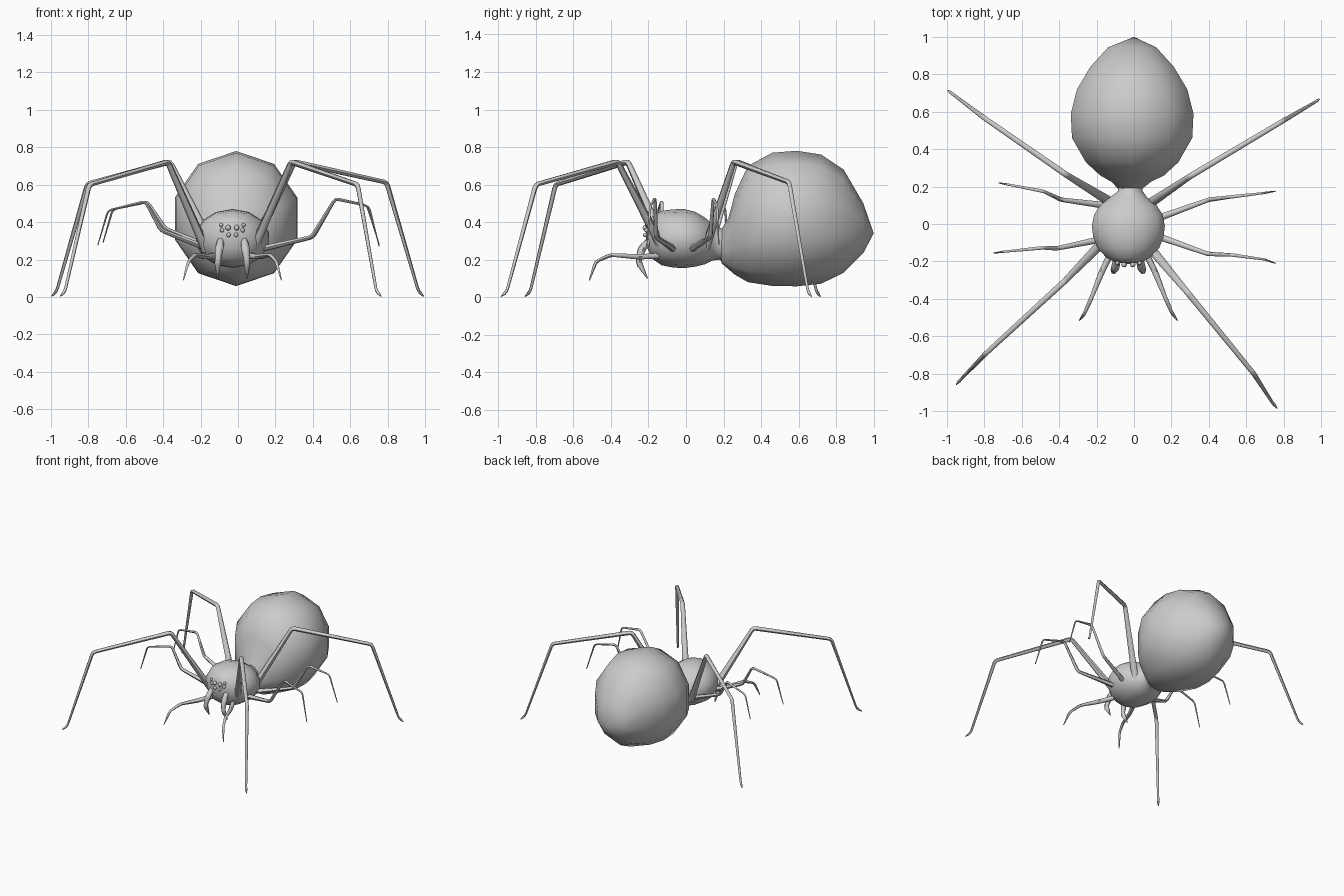
import bpy, bmesh, math
from mathutils import Vector

if "Cube" in bpy.data.objects:
    bpy.data.objects.remove(bpy.data.objects["Cube"])

grey = bpy.data.materials.new("body_grey")
grey.diffuse_color = (0.6, 0.6, 0.6, 1)
grey.use_nodes = True
grey.node_tree.nodes["Principled BSDF"].inputs["Base Color"].default_value = grey.diffuse_color


def finish(obj, angle=60):
    obj.data.materials.clear()
    obj.data.materials.append(grey)
    bpy.ops.object.select_all(action='DESELECT')
    obj.select_set(True)
    bpy.context.view_layer.objects.active = obj
    bpy.ops.object.shade_smooth_by_angle(angle=math.radians(angle))


def loft(name, rings, sides, front=None, back=None):
    """Rings along y: (y, centre x, half width, bottom z, top z), closed at tips."""
    bm = bmesh.new()
    loops = []
    for y, cx, hx, z0, z1 in rings:
        loop = []
        for i in range(sides):
            a = math.pi / 2 + 2 * math.pi * i / sides
            loop.append(bm.verts.new((cx + hx * math.cos(a), y,
                                      (z0 + z1) / 2 + (z1 - z0) / 2 * math.sin(a))))
        loops.append(loop)
    for a, b in zip(loops, loops[1:]):
        for i in range(sides):
            j = (i + 1) % sides
            bm.faces.new((a[i], a[j], b[j], b[i]))
    for tip, loop in ((front, loops[0]), (back, loops[-1])):
        if tip:
            t = bm.verts.new(tip)
            for i in range(sides):
                bm.faces.new((loop[i], loop[(i + 1) % sides], t))
    bmesh.ops.recalc_face_normals(bm, faces=bm.faces)
    me = bpy.data.meshes.new(name)
    bm.to_mesh(me)
    bm.free()
    obj = bpy.data.objects.new(name, me)
    bpy.context.collection.objects.link(obj)
    finish(obj)
    return obj


def limb(name, pts, radii, bend=0.02):
    """Tapered tube through joints, each joint eased by two extra points."""
    pts = [Vector(p) for p in pts]
    path = [(pts[0], radii[0])]
    for i in range(1, len(pts) - 1):
        p, r = pts[i], radii[i]
        before = (pts[i - 1] - p).normalized() * bend
        after = (pts[i + 1] - p).normalized() * bend
        path += [(p + before, r), (p + (before + after) * 0.25, r), (p + after, r)]
    path.append((pts[-1], radii[-1]))
    cu = bpy.data.curves.new(name, 'CURVE')
    cu.dimensions = '3D'
    cu.bevel_depth = 1.0
    cu.bevel_resolution = 1
    cu.use_fill_caps = True
    sp = cu.splines.new('POLY')
    sp.points.add(len(path) - 1)
    for q, (p, r) in zip(sp.points, path):
        q.co = (*p, 1)
        q.radius = r
    obj = bpy.data.objects.new(name, cu)
    bpy.context.collection.objects.link(obj)
    bpy.ops.object.select_all(action='DESELECT')
    obj.select_set(True)
    bpy.context.view_layer.objects.active = obj
    bpy.ops.object.convert(target='MESH')
    finish(bpy.context.object)


# Head and thorax, tapering into the waist
HX = -0.03
loft("thorax", [
    (-0.205, HX, 0.07, 0.26, 0.40), (-0.18, HX, 0.12, 0.205, 0.43),
    (-0.13, HX, 0.168, 0.17, 0.46), (-0.07, HX, 0.193, 0.158, 0.468),
    (-0.01, HX, 0.2, 0.155, 0.47), (0.05, HX, 0.188, 0.163, 0.455),
    (0.10, HX, 0.155, 0.175, 0.425), (0.14, HX, 0.105, 0.195, 0.39),
    (0.175, -0.02, 0.068, 0.20, 0.37), (0.23, -0.02, 0.07, 0.18, 0.36),
], 14, front=(HX, -0.215, 0.33), back=(HX, 0.25, 0.27))

# Large rounded abdomen
AX = -0.01
loft("abdomen", [
    (0.19, -0.02, 0.07, 0.18, 0.365), (0.225, -0.015, 0.11, 0.15, 0.42),
    (0.26, AX, 0.18, 0.12, 0.55), (0.33, AX, 0.26, 0.08, 0.70),
    (0.46, AX, 0.338, 0.06, 0.77), (0.59, AX, 0.345, 0.058, 0.78),
    (0.72, AX, 0.31, 0.072, 0.76), (0.84, AX, 0.235, 0.13, 0.68),
    (0.945, AX, 0.135, 0.235, 0.50),
], 10, front=(-0.02, 0.17, 0.28), back=(0.0, 1.0, 0.34))

# Four long legs: hip, knee, ankle, heel, toe
long_legs = {
    "front_right_leg": [(0.08, -0.12, 0.25), (0.285, -0.365, 0.722), (0.64, -0.80, 0.6),
                        (0.74, -0.955, 0.03), (0.765, -0.985, 0.004)],
    "front_left_leg": [(-0.17, -0.10, 0.25), (-0.375, -0.31, 0.722), (-0.795, -0.695, 0.6),
                       (-0.925, -0.83, 0.03), (-0.95, -0.858, 0.004)],
    "rear_right_leg": [(0.07, 0.10, 0.25), (0.30, 0.255, 0.722), (0.795, 0.55, 0.612),
                       (0.965, 0.65, 0.03), (0.992, 0.668, 0.004)],
    "rear_left_leg": [(-0.13, 0.12, 0.25), (-0.365, 0.265, 0.722), (-0.805, 0.57, 0.605),
                      (-0.97, 0.695, 0.03), (-0.996, 0.715, 0.004)],
}
for name, pts in long_legs.items():
    limb(name, pts, (0.026, 0.016, 0.013, 0.008, 0.003))

# Four short middle legs
short_legs = {
    "middle_front_right_leg": [(0.14, -0.07, 0.26), (0.395, -0.16, 0.32), (0.52, -0.165, 0.525),
                               (0.70, -0.19, 0.485), (0.755, -0.21, 0.27)],
    "middle_rear_right_leg": [(0.14, 0.035, 0.26), (0.40, 0.13, 0.32), (0.52, 0.145, 0.525),
                              (0.69, 0.165, 0.49), (0.755, 0.175, 0.28)],
    "middle_front_left_leg": [(-0.19, -0.085, 0.27), (-0.41, -0.13, 0.355), (-0.495, -0.128, 0.51),
                              (-0.695, -0.148, 0.462), (-0.75, -0.155, 0.275)],
    "middle_rear_left_leg": [(-0.16, 0.10, 0.27), (-0.39, 0.13, 0.365), (-0.485, 0.175, 0.51),
                             (-0.67, 0.21, 0.468), (-0.722, 0.22, 0.29)],
}
for name, pts in short_legs.items():
    limb(name, pts, (0.018, 0.012, 0.009, 0.006, 0.003))

# Paired feelers, jaws and eyes about the head's centre line
for side, s in (("left", -1), ("right", 1)):
    limb(side + "_feeler", [(HX + s * 0.09, -0.15, 0.22), (HX + s * 0.14, -0.25, 0.215),
                            (HX + s * 0.20, -0.40, 0.225), (HX + s * 0.235, -0.48, 0.19),
                            (HX + s * 0.262, -0.515, 0.09)],
         (0.018, 0.016, 0.011, 0.009, 0.003))
    limb(side + "_jaw", [(HX + s * 0.06, -0.175, 0.32), (HX + s * 0.07, -0.235, 0.26),
                         (HX + s * 0.078, -0.255, 0.19), (HX + s * 0.08, -0.205, 0.10)],
         (0.018, 0.022, 0.017, 0.003))
    for k, (dx, z, r) in enumerate([(0.06, 0.385, 0.011), (0.023, 0.370, 0.015),
                                    (0.055, 0.357, 0.012), (0.02, 0.332, 0.012)]):
        y = -0.015 - math.sqrt(0.203 ** 2 - dx ** 2)
        bpy.ops.mesh.primitive_uv_sphere_add(segments=10, ring_count=6, radius=r,
                                             location=(HX + s * dx, y, z))
        eye = bpy.context.object
        eye.name = f"{side}_eye_{k + 1}"
        finish(eye)
